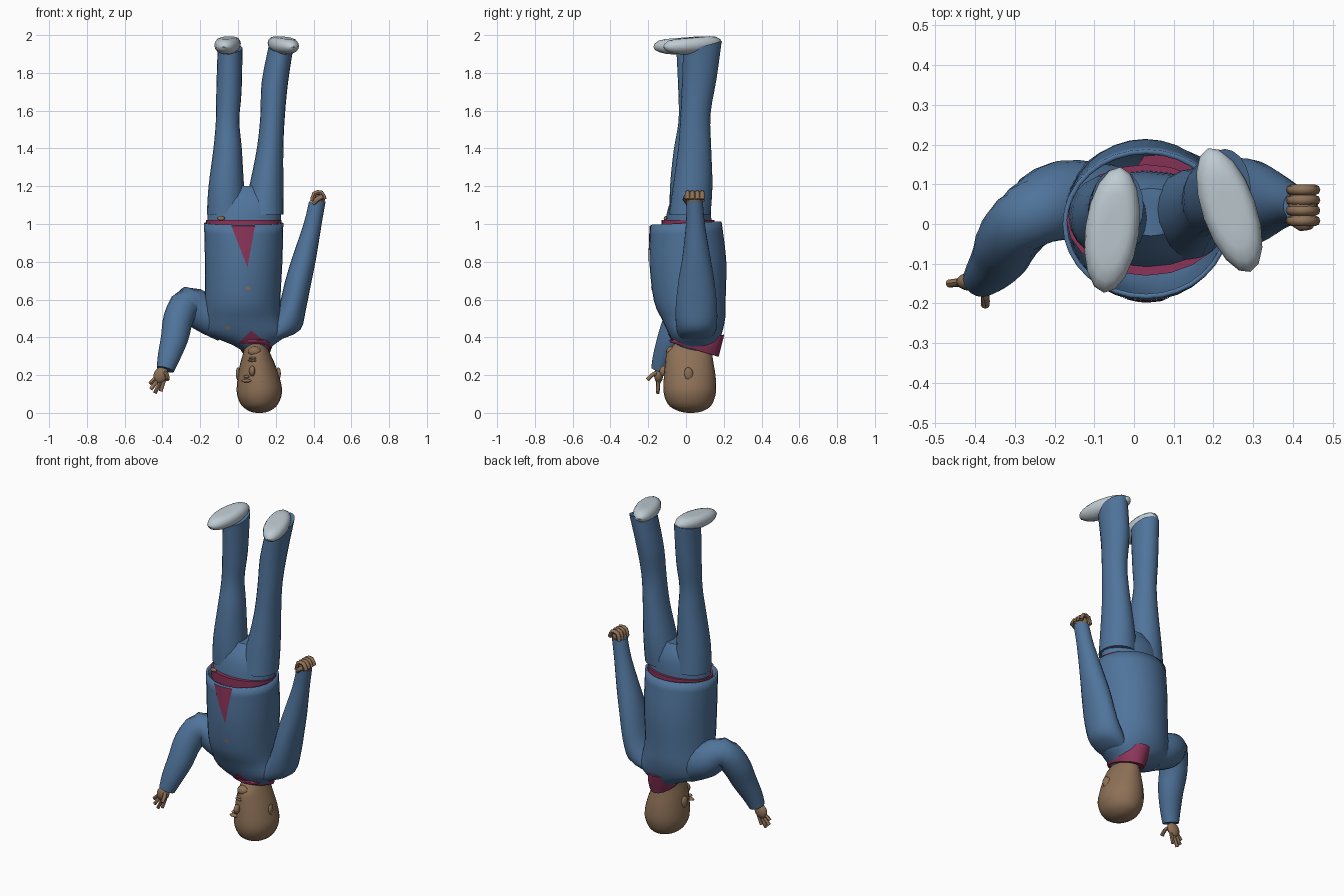
import bpy, bmesh, math
from mathutils import Vector, Matrix
from mathutils.bvhtree import BVHTree

cube = bpy.data.objects.get("Cube")
if cube:
    bpy.data.objects.remove(cube)


def material(name, rgb):
    mat = bpy.data.materials.new(name)
    mat.use_nodes = True
    color = (*rgb, 1)
    mat.diffuse_color = color
    mat.node_tree.nodes["Principled BSDF"].inputs["Base Color"].default_value = color
    return mat


BLUE = material("suit blue", (.08, .175, .33))
RED = material("shirt red", (.26, .035, .1))
SKIN = material("skin", (.27, .165, .095))
PALE = material("shoe pale grey", (.52, .6, .65))


def finish(name, bm, mat):
    """Turn a bmesh into a smooth shaded object."""
    bmesh.ops.recalc_face_normals(bm, faces=bm.faces)
    mesh = bpy.data.meshes.new(name)
    bm.to_mesh(mesh)
    bm.free()
    mesh.materials.append(mat)
    obj = bpy.data.objects.new(name, mesh)
    bpy.context.collection.objects.link(obj)
    bpy.ops.object.select_all(action='DESELECT')
    obj.select_set(True)
    bpy.context.view_layer.objects.active = obj
    bpy.ops.object.shade_smooth_by_angle(angle=math.radians(45))
    return obj


def spline(rows, steps):
    """Catmull-Rom interpolation of all the values in each row."""
    rows = [Vector(r) for r in rows]
    out = []
    for i in range(len(rows) - 1):
        a, b, c = rows[max(i - 1, 0)], rows[i], rows[i + 1]
        d = rows[min(i + 2, len(rows) - 1)]
        for s in range(steps):
            t = s / steps
            out.append(b + (c - a) * (t / 2)
                       + (a * 2 - b * 5 + c * 4 - d) * (t * t / 2)
                       + (b * 3 - a - c * 3 + d) * (t ** 3 / 2))
    return out + [rows[-1]]


def loft(name, mat, rows, follow=False, shear=(0, 0), cap_end=True, sides=20, steps=3):
    """Elliptical rings (x, y, z, rx, ry); shear slopes the first and last ring."""
    bm = bmesh.new()
    path = spline(rows, steps)
    rings = []
    for i, row in enumerate(path):
        centre = Vector(row[:3])
        across, deep = Vector((1, 0, 0)), Vector((0, 1, 0))
        if follow:
            ahead = Vector(path[min(i + 1, len(path) - 1)][:3])
            tangent = (ahead - Vector(path[max(i - 1, 0)][:3])).normalized()
            across = deep.cross(tangent).normalized()
            deep = tangent.cross(across)
        t = i / (len(path) - 1)
        slope = shear[0] * (1 - t) + shear[1] * t
        ring = []
        for k in range(sides):
            ang = math.tau * k / sides
            off = across * math.cos(ang) * row[3] + deep * math.sin(ang) * row[4]
            off.z += slope * off.y
            ring.append(bm.verts.new(centre + off))
        rings.append(ring)
    for low, high in zip(rings, rings[1:]):
        for k in range(sides):
            n = (k + 1) % sides
            bm.faces.new((low[k], low[n], high[n], high[k]))
    bm.faces.new(rings[0])
    if cap_end:
        bm.faces.new(rings[-1])
    return finish(name, bm, mat)


def ball(name, mat, centre, size, turn=(0, 0, 0), flat_top=None):
    """Ellipsoid, optionally with its local top cut flat."""
    bm = bmesh.new()
    bmesh.ops.create_uvsphere(bm, u_segments=16, v_segments=10, radius=1)
    for v in bm.verts:
        if flat_top:
            v.co.z = min(v.co.z, flat_top)
        v.co = Vector(a * b for a, b in zip(v.co, size))
    rot = Matrix.Rotation(turn[2], 4, 'Z') @ Matrix.Rotation(turn[0], 4, 'X') \
        @ Matrix.Rotation(turn[1], 4, 'Y')
    bm.transform(Matrix.Translation(centre) @ rot)
    return finish(name, bm, mat)


def finger(name, points, r):
    rows = [(*p, r, r) for p in points]
    return loft(name, SKIN, rows, follow=True, sides=8, steps=2)


# Jacket body, open at the hem
jacket = loft("jacket", BLUE, [
    (.09, .06, .33, .07, .09), (.08, .055, .36, .11, .11), (.05, .05, .42, .21, .14),
    (.03, .04, .5, .205, .168), (.025, .02, .6, .2, .19),
    (.03, .01, .8, .205, .203), (.03, 0, 1.005, .21, .188)],
    shear=(0, .05), cap_end=False, sides=32)
tree = BVHTree.FromObject(jacket, bpy.context.evaluated_depsgraph_get())
solid = jacket.modifiers.new("thickness", 'SOLIDIFY')
solid.thickness = .012


def front_panel(name, mat, corners, lift=.005):
    """Thin polygon laid on the front of the jacket."""
    bm = bmesh.new()
    bm.faces.new([bm.verts.new((x, -1, z)) for x, z in corners])
    bmesh.ops.triangulate(bm, faces=bm.faces)
    bmesh.ops.subdivide_edges(bm, edges=bm.edges[:], cuts=7, use_grid_fill=True)
    for v in bm.verts:
        hit = tree.ray_cast(v.co, Vector((0, 1, 0)))[0]
        v.co.y = (hit.y if hit else 0) - lift
    return finish(name, bm, mat)


# Shirt showing at the hem, front opening and throat
loft("shirt_hem", RED, [(.03, .01, .9, .19, .14), (.03, .01, 1.02, .2, .14)])
front_panel("shirt_front", RED, [(-.035, .99), (.09, .99), (.05, .77)])
front_panel("shirt_throat", RED, [(0, .365), (.07, .435), (.16, .365)])
loft("collar", RED, [
    (.095, .045, .335, .08, .128), (.09, .05, .37, .095, .138), (.08, .06, .4, .09, .142)],
    shear=(-.3, .1))

# Jacket buttons
for i, (x, z) in enumerate([(-.055, .45), (.05, .66)]):
    ring = [(x + .014 * math.cos(a), z + .01 * math.sin(a))
            for a in [math.tau * k / 8 for k in range(8)]]
    front_panel(f"button_{i + 1}", SKIN, ring, .004)
ball("belt_stud", SKIN, (-.09, -.108, 1.03), (.02, .01, .012))

# Trousers
loft("trouser_seat", BLUE, [
    (.03, .01, .95, .19, .125), (.033, .015, 1.05, .195, .118),
    (.037, .022, 1.13, .185, .1), (.042, .03, 1.2, .08, .06)])
loft("right_trouser_leg", BLUE, [
    (-.06, .02, 1.05, .105, .105), (-.062, .015, 1.2, .094, .1),
    (-.055, .02, 1.4, .075, .085), (-.055, .03, 1.55, .062, .07),
    (-.048, .04, 1.7, .067, .08), (-.042, .045, 1.93, .066, .095)], shear=(0, .25))
loft("left_trouser_leg", BLUE, [
    (.135, .02, 1.05, .105, .11), (.15, .035, 1.2, .09, .105),
    (.17, .045, 1.4, .07, .088), (.183, .05, 1.57, .065, .08),
    (.195, .07, 1.75, .07, .092), (.228, .087, 1.94, .066, .102)], shear=(0, .28))

# Shoes, soles upward
ball("right_shoe", PALE, (-.055, -.015, 1.95), (.068, .16, .052), (.08, 0, -.13), .7)
ball("left_shoe", PALE, (.24, .035, 1.95), (.068, .165, .052), (.08, 0, .33), .7)

# Sleeves
loft("left_sleeve", BLUE, [
    (.17, .05, .39, .06, .08), (.235, .055, .44, .095, .105), (.285, .055, .55, .075, .11),
    (.32, .055, .7, .07, .095), (.35, .055, .82, .064, .075),
    (.395, .05, 1, .048, .05), (.42, .045, 1.12, .044, .044)])
loft("right_sleeve", BLUE, [
    (-.06, .06, .46, .09, .09), (-.18, .06, .53, .1, .1), (-.265, .02, .585, .083, .085),
    (-.315, -.035, .5, .08, .08), (-.335, -.08, .4, .073, .07),
    (-.365, -.12, .3, .06, .055), (-.385, -.14, .23, .047, .045)], follow=True)

# Left fist with curled fingers
ball("left_fist", SKIN, (.425, .045, 1.135), (.036, .045, .038))
for i in range(4):
    y = .008 + i * .026
    finger(f"left_finger_{i + 1}", [(.395, y, 1.12), (.405, y, 1.16),
                                    (.44, y, 1.165), (.457, y, 1.13)], .013)
finger("left_thumb", [(.4, .01, 1.11), (.42, -.005, 1.13), (.445, 0, 1.145)], .013)

# Right open hand
ball("right_palm", SKIN, (-.408, -.145, .2), (.038, .024, .045), (0, .5, 0))
tips = [(-.467, .155), (-.462, .125), (-.44, .105), (-.41, .115)]
for i, (x, z) in enumerate(tips):
    base = (-.43 + i * .013, -.145, .19 - i * .006)
    finger(f"right_finger_{i + 1}", [base, (x, -.15, z)], .01)
finger("right_thumb", [(-.39, -.15, .215), (-.375, -.18, .2), (-.375, -.205, .175)], .011)

# Head, neck and face, crown downward
loft("head", SKIN, [
    (.113, .025, 0, .015, .015), (.113, .025, .008, .05, .06), (.113, .022, .035, .09, .108),
    (.113, .02, .08, .114, .132), (.113, .02, .13, .12, .14), (.108, .02, .2, .108, .136),
    (.103, .018, .26, .092, .128), (.098, .018, .32, .07, .118), (.09, .03, .37, .055, .085),
    (.08, .05, .43, .055, .07)], sides=24)
ball("nose", SKIN, (.075, -.118, .222), (.016, .022, .028))
ball("upper_lip", SKIN, (.08, -.1, .277), (.027, .012, .007))
ball("lower_lip", SKIN, (.082, -.098, .29), (.023, .012, .007))
ball("chin", SKIN, (.088, -.075, .325), (.035, .03, .028))
for side, x in (("right", .045), ("left", .117)):
    ball(side + "_brow", SKIN, (x, -.103, .17), (.028, .015, .009))
    ball(side + "_eye", SKIN, (x, -.103, .192), (.015, .01, .008))
for side, x, lean in (("right", .002, -.3), ("left", .213, .3)):
    ball(side + "_ear", SKIN, (x, .015, .205), (.012, .025, .036), (.2, 0, lean))
